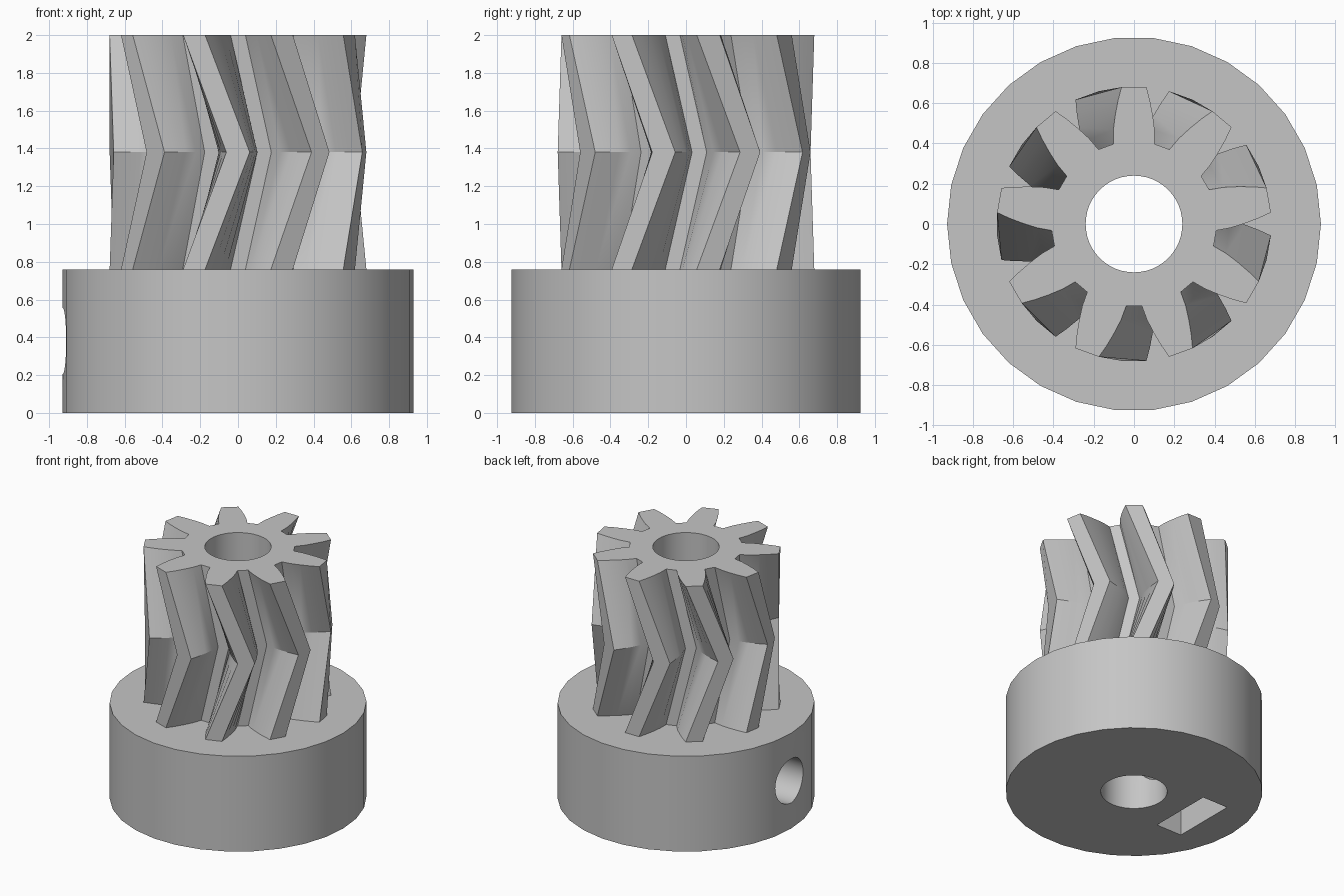
import bpy, bmesh, math
from mathutils import Matrix

RADIUS, COLLAR_TOP, TOP = 0.928, 0.76, 2.0
TEETH, TWIST = 9, math.radians(20)
HOLE_Z = 0.38

if "Cube" in bpy.data.objects:
    bpy.data.objects.remove(bpy.data.objects["Cube"])

grey = bpy.data.materials.new("plain grey")
grey.use_nodes = True
colour = (0.56, 0.56, 0.56, 1)
grey.diffuse_color = colour
grey.node_tree.nodes["Principled BSDF"].inputs["Base Color"].default_value = colour


def loft(name, rings):
    """Closed solid skinned through matching rings of points."""
    bm = bmesh.new()
    loops = [[bm.verts.new(p) for p in ring] for ring in rings]
    n = len(loops[0])
    for low, high in zip(loops, loops[1:]):
        for i in range(n):
            j = (i + 1) % n
            bm.faces.new((low[i], low[j], high[j], high[i]))
    bm.faces.new(loops[0][::-1])
    bm.faces.new(loops[-1])
    bmesh.ops.recalc_face_normals(bm, faces=bm.faces)
    mesh = bpy.data.meshes.new(name)
    bm.to_mesh(mesh)
    bm.free()
    mesh.materials.append(grey)
    obj = bpy.data.objects.new(name, mesh)
    bpy.context.collection.objects.link(obj)
    return obj


def circle(radius, sides, z):
    return [(radius * math.cos(t), radius * math.sin(t), z)
            for t in (math.tau * i / sides for i in range(sides))]


def cylinder(name, radius, sides, low, high):
    return loft(name, [circle(radius, sides, low), circle(radius, sides, high)])


def cut(obj, cutters):
    bpy.context.view_layer.objects.active = obj
    for cutter in cutters:
        cutter.hide_render = True
        mod = obj.modifiers.new("cut", "BOOLEAN")
        mod.operation, mod.solver, mod.object = "DIFFERENCE", "EXACT", cutter
        bpy.ops.object.modifier_apply(modifier=mod.name)


def gear_ring(z, turn):
    """Tooth outline: radius and half angle in degrees along each flank."""
    flank = [(0.41, 14.5), (0.48, 12.3), (0.55, 9.7), (0.62, 7.3), (0.682, 5.2)]
    tooth = [(r, -a) for r, a in flank] + [(r, a) for r, a in reversed(flank)]
    ring = []
    for k in range(TEETH):
        centre = math.pi / 2 + math.tau * k / TEETH + turn
        for r, a in tooth:
            t = centre + math.radians(a)
            ring.append((r * math.cos(t), r * math.sin(t), z))
    return ring


# Main parts: round collar and double-helical pinion
collar = cylinder("collar", RADIUS, 30, 0, COLLAR_TOP)
middle = (COLLAR_TOP + TOP) / 2
pinion = loft("pinion", [gear_ring(COLLAR_TOP, 0), gear_ring(middle, TWIST),
                         gear_ring(TOP, 0)])

# Cutters: shaft bore, sideways screw hole, nut slot with pointed top
bore = cylinder("bore_cutter", 0.24, 48, -0.5, 2.5)
screw_hole = cylinder("screw_hole_cutter", 0.175, 32, 0, 1.2)
screw_hole.data.transform(Matrix.Translation((0, 0, HOLE_Z))
                          @ Matrix.Rotation(-math.pi / 2, 4, "Y"))
slot = [(-0.26, -0.1), (0.26, -0.1), (0.26, HOLE_Z + 0.15),
        (0, HOLE_Z + 0.3), (-0.26, HOLE_Z + 0.15)]
nut_slot = loft("nut_slot_cutter", [[(x, y, z) for y, z in slot]
                                    for x in (-0.66, -0.435)])

cut(collar, [bore, screw_hole, nut_slot])
cut(pinion, [bore])
for helper in (bore, screw_hole, nut_slot):
    bpy.data.objects.remove(helper)

# Smooth round surfaces, sharp edges kept
bpy.ops.object.select_all(action="DESELECT")
for part in (collar, pinion):
    part.select_set(True)
bpy.context.view_layer.objects.active = collar
bpy.ops.object.shade_smooth_by_angle(angle=math.radians(30))
